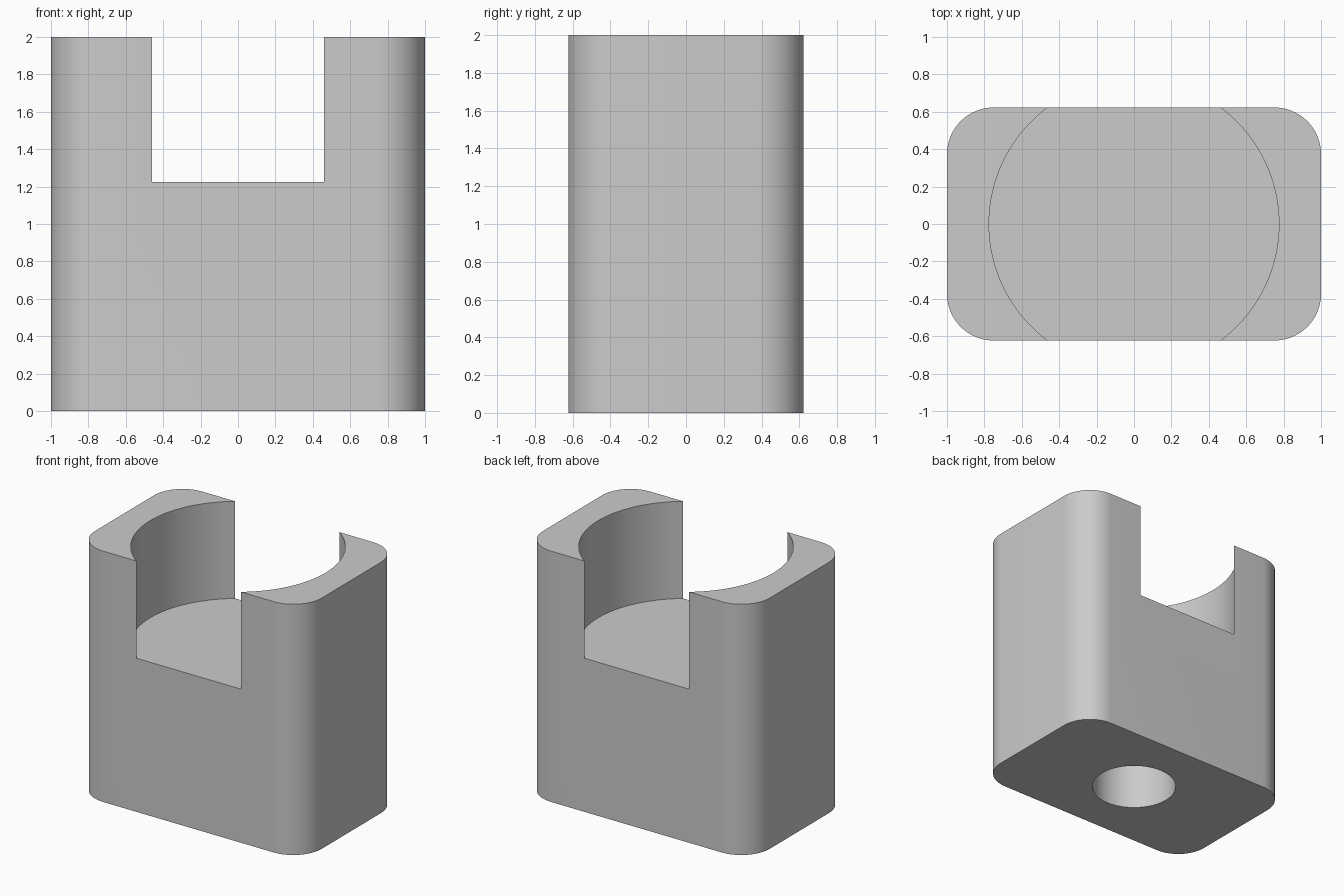
import bpy
import bmesh
from math import cos, sin, pi, radians

if "Cube" in bpy.data.objects:
    bpy.data.objects.remove(bpy.data.objects["Cube"], do_unlink=True)

HALF_X, HALF_Y, HEIGHT = 1.0, 0.623, 2.0
CORNER = 0.25
POCKET_R, POCKET_FLOOR = 0.775, 1.225
HOLE_R, HOLE_DEPTH = 0.315, 0.8

grey = bpy.data.materials.new("light grey")
grey.use_nodes = True
colour = (0.6, 0.6, 0.6, 1)
grey.diffuse_color = colour
grey.node_tree.nodes["Principled BSDF"].inputs["Base Color"].default_value = colour


def prism(name, outline, bottom, top):
    """Extrude a closed outline upward from bottom to top."""
    bm = bmesh.new()
    face = bm.faces.new([bm.verts.new((x, y, bottom)) for x, y in outline])
    made = bmesh.ops.extrude_face_region(bm, geom=[face])["geom"]
    for v in made:
        if isinstance(v, bmesh.types.BMVert):
            v.co.z = top
    bmesh.ops.recalc_face_normals(bm, faces=bm.faces)
    mesh = bpy.data.meshes.new(name)
    bm.to_mesh(mesh)
    bm.free()
    mesh.materials.append(grey)
    obj = bpy.data.objects.new(name, mesh)
    bpy.context.collection.objects.link(obj)
    return obj


def arc(cx, cy, radius, start, sweep, steps):
    return [(cx + radius * cos(start + sweep * i / steps),
             cy + radius * sin(start + sweep * i / steps)) for i in range(steps + 1)]


# Rounded block
outline = []
for i, (sx, sy) in enumerate([(1, 1), (-1, 1), (-1, -1), (1, -1)]):
    outline += arc(sx * (HALF_X - CORNER), sy * (HALF_Y - CORNER),
                   CORNER, i * pi / 2, pi / 2, 16)
body = prism("holder_body", outline, 0, HEIGHT)

# Round pocket that breaks through front and back, and blind hole underneath
cutters = [
    prism("pocket_cutter", arc(0, 0, POCKET_R, 0, 2 * pi, 128)[:-1],
          POCKET_FLOOR, HEIGHT + 0.2),
    prism("base_hole_cutter", arc(0, 0, HOLE_R, 0, 2 * pi, 64)[:-1],
          -0.2, HOLE_DEPTH),
]

bpy.ops.object.select_all(action="DESELECT")
bpy.context.view_layer.objects.active = body
body.select_set(True)
for cutter in cutters:
    mod = body.modifiers.new(cutter.name, "BOOLEAN")
    mod.operation = "DIFFERENCE"
    mod.solver = "EXACT"
    mod.object = cutter
    bpy.ops.object.modifier_apply(modifier=mod.name)
    bpy.data.objects.remove(cutter, do_unlink=True)

bpy.ops.object.shade_smooth_by_angle(angle=radians(30))
